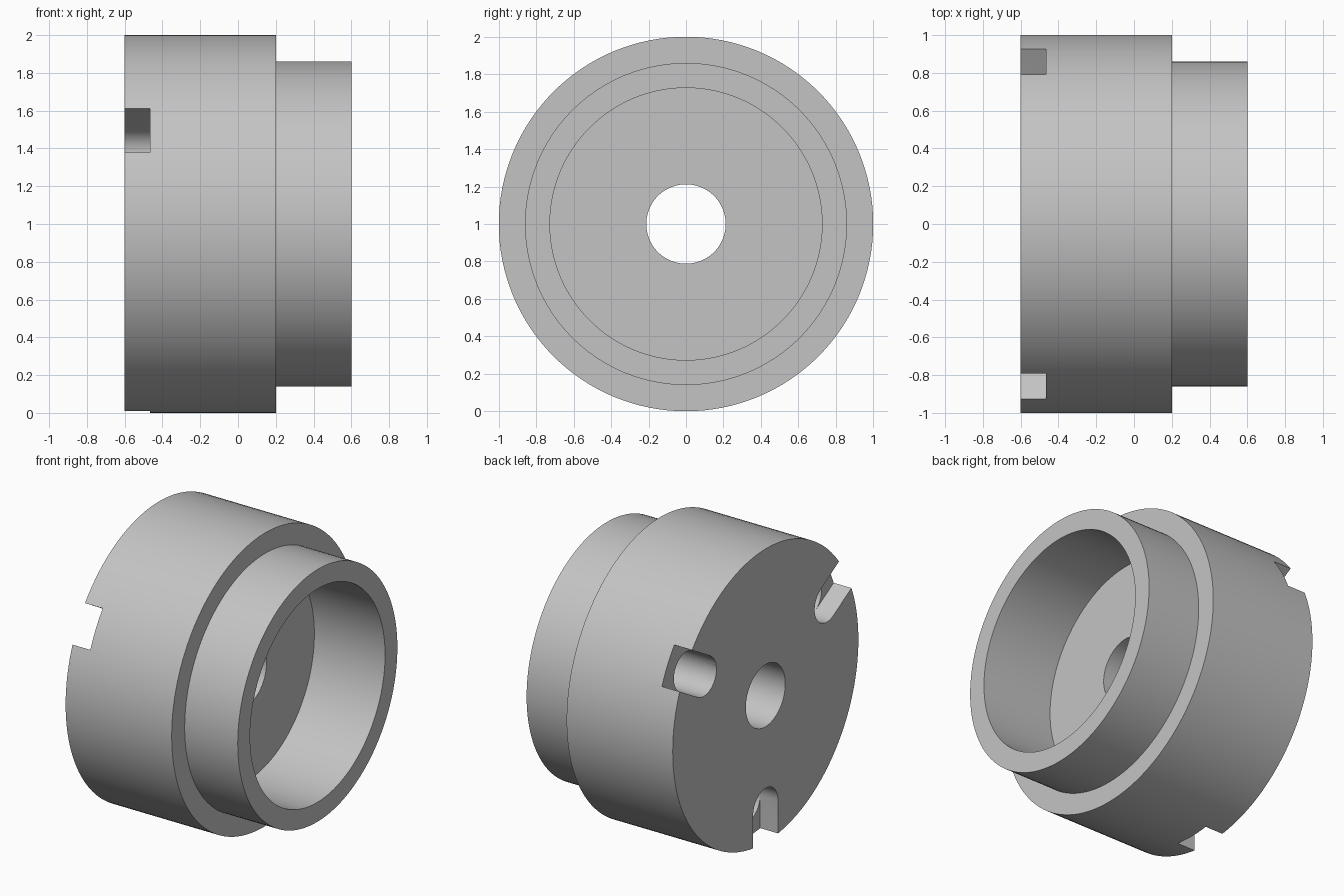
import bpy
import bmesh
from math import cos, sin, pi, radians
from mathutils import Matrix, Vector

cube = bpy.data.objects.get("Cube")
if cube:
    bpy.data.objects.remove(cube, do_unlink=True)

AXIS_Z = 1.0                      # height of the turning axis
BACK, SHOULDER, FRONT = -0.6, 0.2, 0.6
CAVITY_FLOOR = 0.067
OUTER_R, SPIGOT_R, CAVITY_R, BORE_R = 1.0, 0.86, 0.727, 0.212
SLOT_R, SLOT_CENTRE = 0.134, 0.765
SLOT_FLOOR, HOLE_FLOOR = -0.466, -0.067

# Material
grey = bpy.data.materials.new("plain grey")
grey.use_nodes = True
grey.diffuse_color = (0.55, 0.55, 0.55, 1)
grey.node_tree.nodes["Principled BSDF"].inputs["Base Color"].default_value = grey.diffuse_color


def make_object(name, bm):
    bmesh.ops.recalc_face_normals(bm, faces=bm.faces)
    mesh = bpy.data.meshes.new(name)
    bm.to_mesh(mesh)
    bm.free()
    mesh.materials.append(grey)
    obj = bpy.data.objects.new(name, mesh)
    bpy.context.collection.objects.link(obj)
    return obj


def lathe(name, profile, steps=128):
    """Turn a closed (x, radius) profile about the x axis."""
    bm = bmesh.new()
    verts = [bm.verts.new((x, 0, AXIS_Z + r)) for x, r in profile]
    edges = [bm.edges.new((v, verts[i - 1])) for i, v in enumerate(verts)]
    bmesh.ops.spin(bm, geom=verts + edges, cent=(0, 0, AXIS_Z), axis=(1, 0, 0),
                   angle=2 * pi, steps=steps)
    bmesh.ops.remove_doubles(bm, verts=bm.verts, dist=1e-4)
    return make_object(name, bm)


def slot_cutter(name, angle, n=16):
    """Round-ended radial slot with a blind hole in its floor."""
    bm = bmesh.new()

    def ring(points, x):
        return [bm.verts.new((x, u, v)) for u, v in points]

    def wall(a, b):
        for i in range(len(a)):
            bm.faces.new((a[i - 1], a[i], b[i], b[i - 1]))

    circle = [(SLOT_CENTRE + SLOT_R * cos(pi / 2 + pi * i / n),
               SLOT_R * sin(pi / 2 + pi * i / n)) for i in range(2 * n)]
    inner = circle[:n + 1]
    outline = inner + [(1.2, -SLOT_R), (1.2, SLOT_R)]
    top = ring(outline, BACK - 0.1)
    floor = ring(outline, SLOT_FLOOR)
    outer_arc = ring(circle[n + 1:], SLOT_FLOOR)
    hole_top = floor[:n + 1] + outer_arc
    hole_end = ring(circle, HOLE_FLOOR)
    bm.faces.new(top)
    wall(top, floor)
    bm.faces.new(floor[n:] + [floor[0]] + outer_arc[::-1])
    wall(hole_top, hole_end)
    bm.faces.new(hole_end)
    bmesh.ops.transform(bm, verts=bm.verts,
                        matrix=Matrix.Translation(Vector((0, 0, AXIS_Z))) @ Matrix.Rotation(angle, 4, "X"))
    cutter = make_object(name, bm)
    cutter.hide_render = True
    return cutter


# Turned body: drum, stepped spigot, deep cavity and central bore
body = lathe("stepped_collar", [
    (BACK, BORE_R), (BACK, OUTER_R), (SHOULDER, OUTER_R), (SHOULDER, SPIGOT_R),
    (FRONT, SPIGOT_R), (FRONT, CAVITY_R), (CAVITY_FLOOR, CAVITY_R), (CAVITY_FLOOR, BORE_R)])

bpy.ops.object.select_all(action="DESELECT")
body.select_set(True)
bpy.context.view_layer.objects.active = body

# Three drive slots in the back face
for degrees in (30, 150, 270):
    cutter = slot_cutter("slot_cutter", radians(degrees))
    mod = body.modifiers.new("slot", "BOOLEAN")
    mod.operation = "DIFFERENCE"
    mod.solver = "EXACT"
    mod.object = cutter
    bpy.ops.object.modifier_apply(modifier=mod.name)
    bpy.data.objects.remove(cutter, do_unlink=True)

bpy.ops.object.shade_smooth_by_angle(angle=radians(30))
